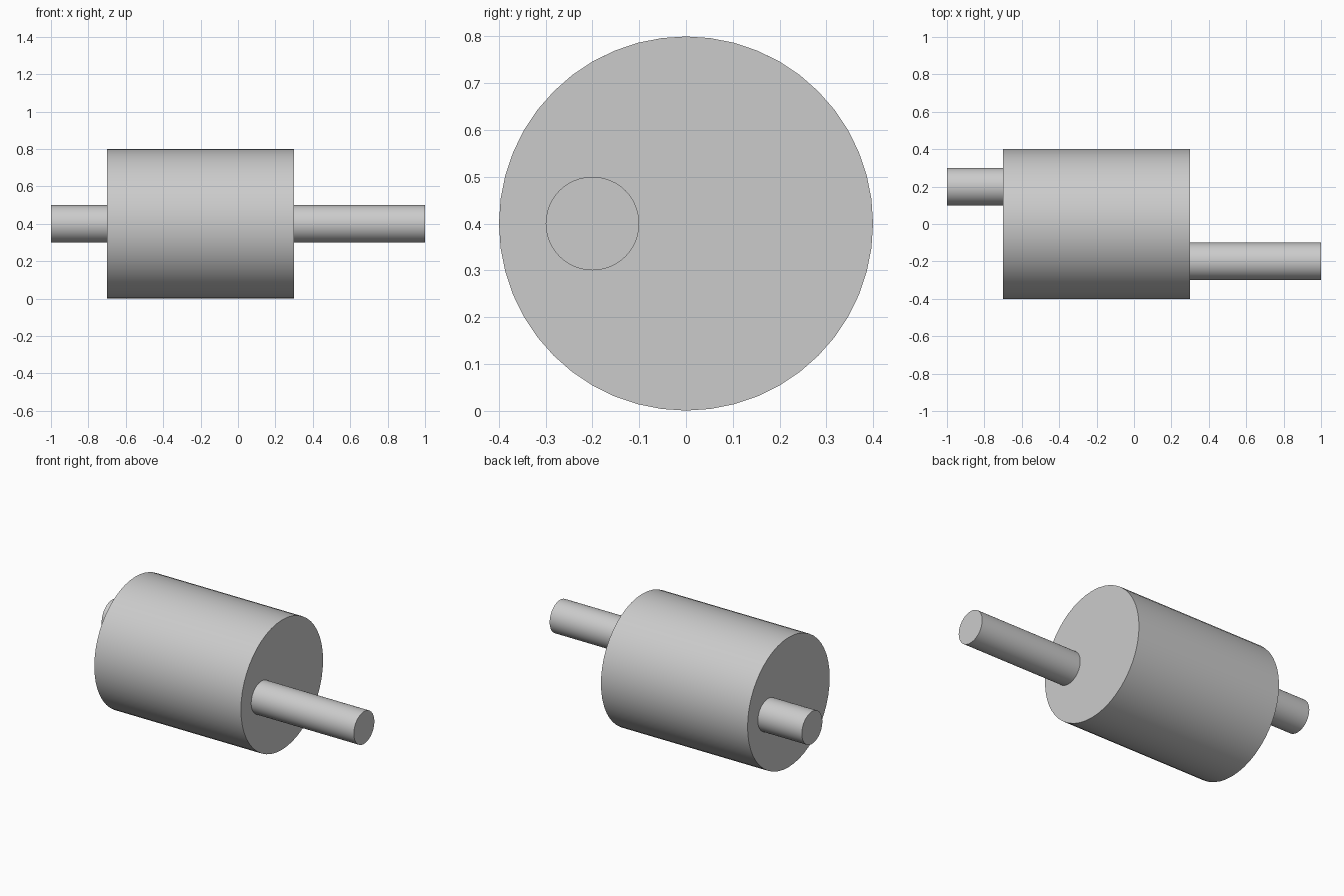
import bpy
import math

cube = bpy.data.objects.get("Cube")
if cube:
    bpy.data.objects.remove(cube, do_unlink=True)

# Single plain grey
GREY = (0.6, 0.6, 0.6, 1)
grey = bpy.data.materials.new("plain grey")
grey.use_nodes = True
grey.diffuse_color = GREY
grey.node_tree.nodes["Principled BSDF"].inputs["Base Color"].default_value = GREY

AXIS_Z = 0.4


def rod(name, x0, x1, y, radius):
    """Cylinder lying along x from x0 to x1."""
    bpy.ops.mesh.primitive_cylinder_add(
        vertices=48, radius=radius, depth=x1 - x0,
        location=((x0 + x1) / 2, y, AXIS_Z), rotation=(0, math.pi / 2, 0))
    obj = bpy.context.object
    obj.name = name
    obj.data.materials.append(grey)
    bpy.ops.object.shade_smooth_by_angle(angle=math.radians(30))
    return obj


# Drum with an offset shaft on each end
rod("drum", -0.7, 0.3, 0, 0.4)
rod("left_shaft", 0.3, 1.0, -0.2, 0.1)
rod("right_shaft", -1.0, -0.7, 0.2, 0.1)
